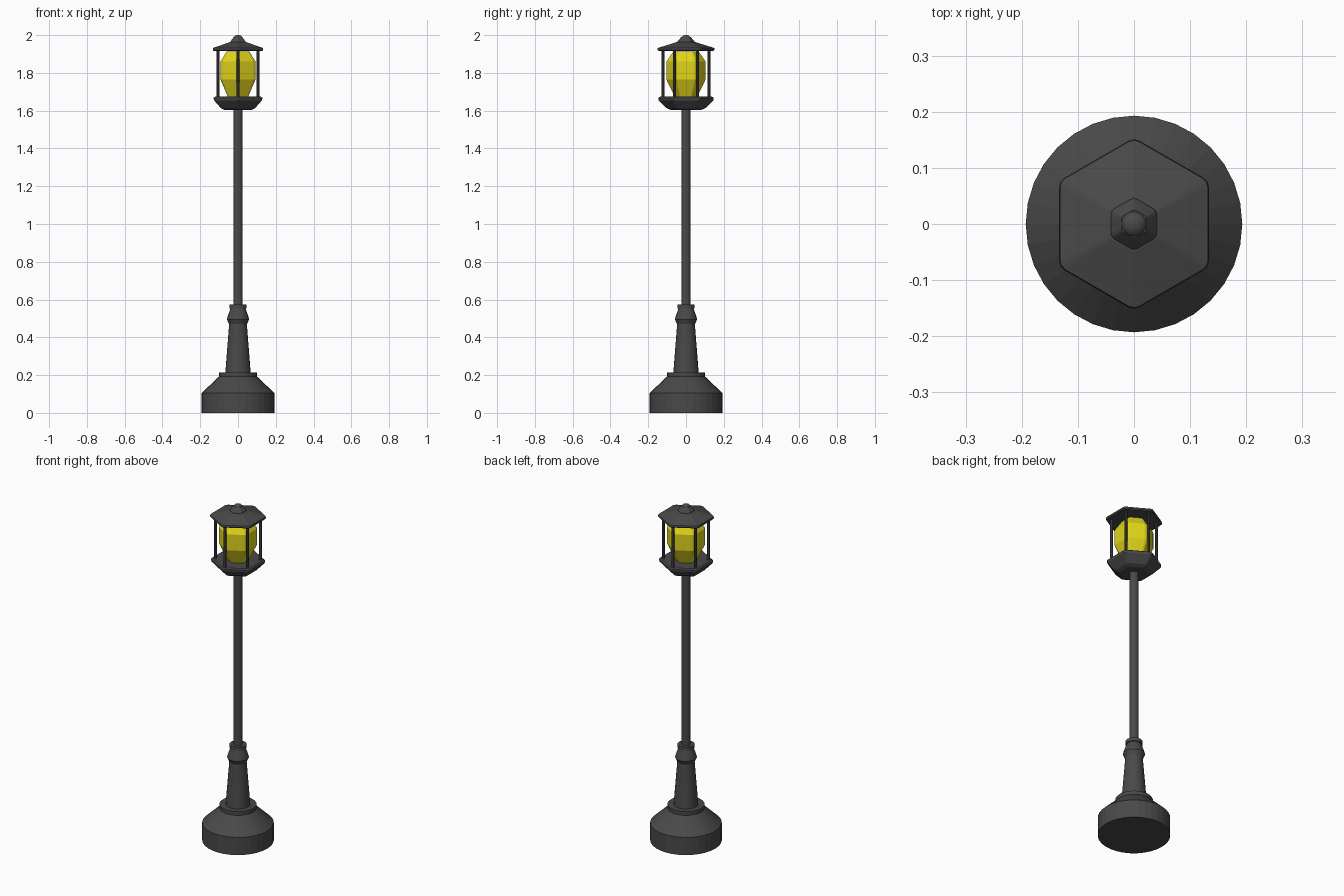
import bpy, bmesh, math
from mathutils import Vector

if "Cube" in bpy.data.objects:
    bpy.data.objects.remove(bpy.data.objects["Cube"])


def material(name, rgb):
    m = bpy.data.materials.new(name)
    m.diffuse_color = (*rgb, 1)
    m.use_nodes = True
    m.node_tree.nodes["Principled BSDF"].inputs["Base Color"].default_value = m.diffuse_color
    return m


iron = material("dark_iron", (0.065, 0.067, 0.065))
amber = material("amber_glass", (0.75, 0.66, 0.01))


def circle(n):
    return [(math.cos(2 * math.pi * i / n), math.sin(2 * math.pi * i / n)) for i in range(n)]


def hexagon(cut):
    # Unit hexagon with points on +-y and slightly rounded corners
    c = [Vector((math.cos(math.radians(30 + 60 * i)), math.sin(math.radians(30 + 60 * i)))) for i in range(6)]
    pts = []
    for i in range(6):
        a = c[i].lerp(c[i - 1], cut)
        b = c[i].lerp(c[(i + 1) % 6], cut)
        pts += [a, (a + b) / 4 + c[i] / 2, b]
    return [(p[0], p[1]) for p in pts]


def loft(name, section, profile, mat, smooth=None):
    # Stack scaled copies of a section along z, profile = (radius, z)
    bm = bmesh.new()
    rings = [[bm.verts.new((x * r, y * r, z)) for x, y in section] for r, z in profile]
    n = len(section)
    for lo, hi in zip(rings, rings[1:]):
        for i in range(n):
            j = (i + 1) % n
            bm.faces.new((lo[i], lo[j], hi[j], hi[i]))
    bm.faces.new(rings[0][::-1])
    bm.faces.new(rings[-1])
    me = bpy.data.meshes.new(name)
    bm.to_mesh(me)
    bm.free()
    ob = bpy.data.objects.new(name, me)
    bpy.context.collection.objects.link(ob)
    me.materials.append(mat)
    if smooth:
        bpy.ops.object.select_all(action='DESELECT')
        ob.select_set(True)
        bpy.context.view_layer.objects.active = ob
        bpy.ops.object.shade_smooth_by_angle(angle=math.radians(smooth))
    return ob


# Foot, tapered column and pole
loft("base", circle(32), [(0.193, 0), (0.193, 0.105), (0.10, 0.193), (0.10, 0.215)], iron)
loft("column", circle(24), [(0.068, 0.20), (0.047, 0.47), (0.059, 0.495), (0.055, 0.51),
                            (0.04, 0.553), (0.046, 0.553), (0.046, 0.573)], iron)
loft("pole", circle(16), [(0.025, 0.56), (0.025, 1.61)], iron)

# Lantern tray
rounded = hexagon(0.07)
loft("lantern_tray", rounded, [(0.08, 1.603), (0.104, 1.613), (0.147, 1.655),
                               (0.149, 1.668), (0.141, 1.674)], iron)

# Glowing glass
loft("glass", hexagon(0.12), [(0.06, 1.67), (0.107, 1.765), (0.107, 1.86), (0.07, 1.912)], amber)

# Corner bars
for i in range(6):
    a = math.radians(30 + 60 * i)
    bar = loft(f"bar_{i + 1}", circle(8), [(0.0075, 1.665), (0.0075, 1.92)], iron)
    bar.location = (0.122 * math.cos(a), 0.122 * math.sin(a), 0)

# Roof with finial
loft("roof", rounded, [(0.149, 1.917), (0.154, 1.922), (0.152, 1.932), (0.05, 1.963)], iron)
loft("finial_neck", hexagon(0.15), [(0.05, 1.955), (0.046, 1.967), (0.026, 1.99)], iron)
loft("finial", circle(16), [(0.025, 1.978), (0.023, 1.989), (0.016, 1.997), (0.006, 2.0)], iron, 50)
